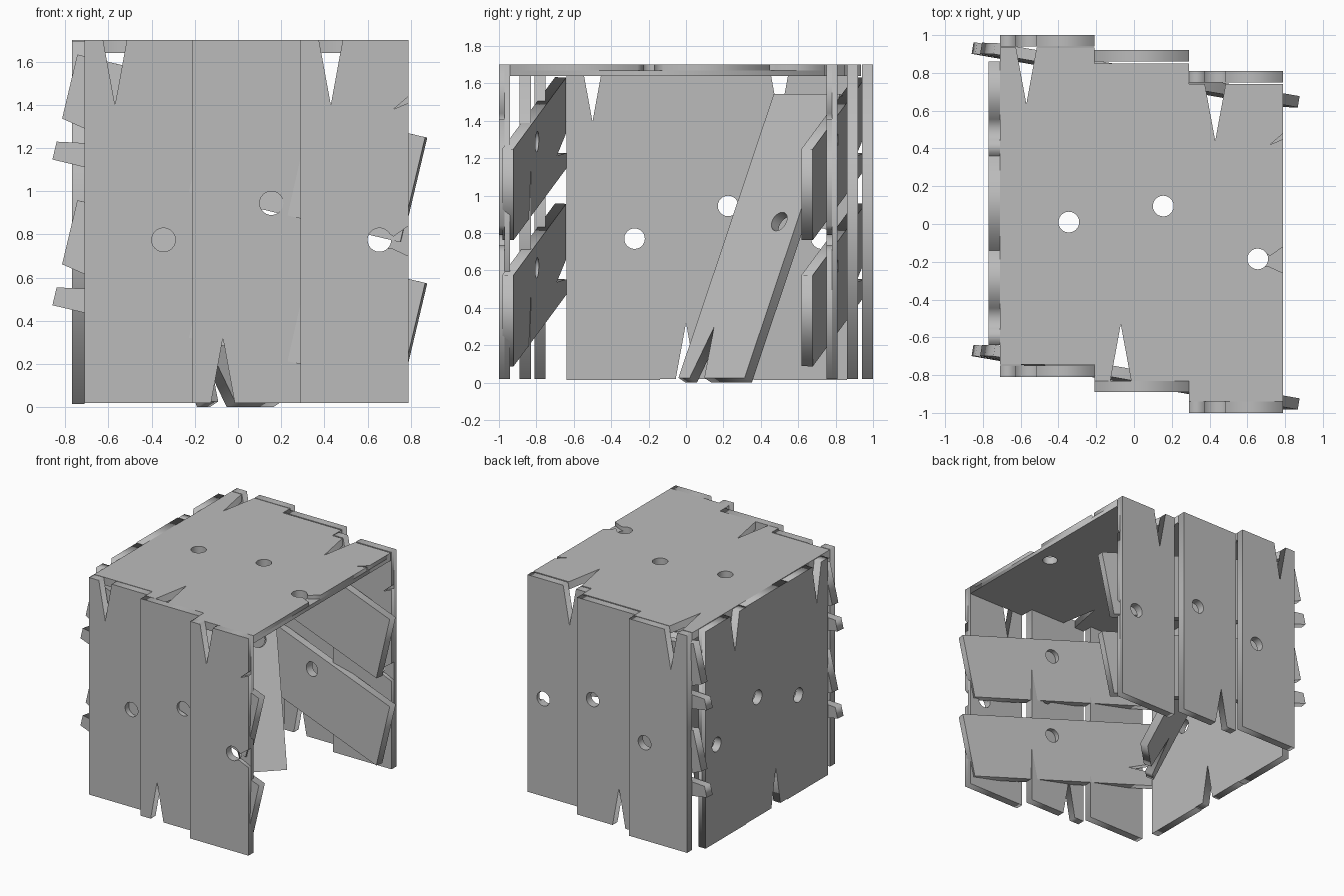
import bpy
from math import cos, sin, radians
from mathutils import Matrix, Vector

if "Cube" in bpy.data.objects:
    bpy.data.objects.remove(bpy.data.objects["Cube"])

WIDTH, LENGTH, THICK = 0.5, 1.68, 0.06
HOLE_U, HOLE_V, HOLE_R = 0.365, 0.925, 0.055
X, Y, Z = Vector((1, 0, 0)), Vector((0, 1, 0)), Vector((0, 0, 1))

wood = bpy.data.materials.new("grey_wood")
wood.use_nodes = True
GREY = (0.5, 0.5, 0.5, 1)
wood.diffuse_color = GREY
wood.node_tree.nodes["Principled BSDF"].inputs["Base Color"].default_value = GREY

# Plank outline: split in one end, the length runs away from the split
NOTCHED_END = [(0, 0), (0.085, 0), (0.14, 0.3), (0.195, 0), (WIDTH, 0)]
FAR_END = [(WIDTH, LENGTH), (0, LENGTH)]


def arc(start, stop, step=15):
    return [(HOLE_U + HOLE_R * cos(radians(a)), HOLE_V + HOLE_R * sin(radians(a)))
            for a in range(start, stop, step)]


WHOLE = [NOTCHED_END + FAR_END, arc(0, 360)]
# Splintered face: a small nick and a crack running from the hole to the edge
NICK = [(WIDTH, 0.26), (0.43, 0.32), (WIDTH, 0.29)]
CRACK = [(WIDTH, 0.86), (0.43, 0.91)] + arc(-30, -316, -15) + [(0.425, 0.965), (WIDTH, 1.0)]
SPLINTERED = [NOTCHED_END + NICK + CRACK + FAR_END]


def slab(name, loops, thick, origin, u, v, shift=0):
    """Extrude a flat outline, lying along u (width) and v (length)."""
    curve = bpy.data.curves.new(name, "CURVE")
    curve.dimensions = "2D"
    curve.fill_mode = "BOTH"
    curve.extrude = thick / 2
    for loop in loops:
        spline = curve.splines.new("POLY")
        spline.points.add(len(loop) - 1)
        for point, (a, b) in zip(spline.points, loop):
            point.co = (a, b, 0, 1)
        spline.use_cyclic_u = True
    curve.materials.append(wood)
    u, v = u.normalized(), v.normalized()
    n = u.cross(v)
    matrix = Matrix((u, v, n)).transposed().to_4x4()
    matrix.translation = origin + n * shift
    obj = bpy.data.objects.new(name, curve)
    bpy.context.collection.objects.link(obj)
    obj.matrix_world = matrix
    # Turn the curve into a plain mesh
    bpy.ops.object.select_all(action="DESELECT")
    obj.select_set(True)
    bpy.context.view_layer.objects.active = obj
    bpy.ops.object.convert(target="MESH")


def plank(name, origin, u, v, splintered=False):
    if splintered:
        slab(name + "_splintered_face", SPLINTERED, THICK / 2, origin, u, v, -THICK / 4)
        slab(name + "_backing", WHOLE, THICK / 2, origin, u, v, THICK / 4)
    else:
        slab(name, WHOLE, THICK, origin, u, v)


def panel(name, u, v, starts):
    """Three planks side by side; the middle one is turned end for end.
    Each start is the corner at the foot of the plank."""
    for i, start in enumerate(starts):
        start = Vector(start)
        label = f"{name}_plank_{i + 1}"
        if i == 1:
            plank(label, start, u, v)
        else:
            plank(label, start + v * LENGTH, u, -v, i == 2)


LEFT_EDGES = [-0.71, -0.21, 0.29]

# Upright front and back, stepped in depth
panel("front", X, Z, zip(LEFT_EDGES, [-0.78, -0.86, -0.97], [0.02] * 3))
panel("back", X, Z, zip(LEFT_EDGES, [0.97, 0.89, 0.78], [0.02] * 3))

# Lid, staggered to follow the front and back
panel("top", X, Y, zip(LEFT_EDGES, [-0.745, -0.83, -0.94], [1.67] * 3))

# Closed side
panel("right_side", Y, Z, zip([-0.74] * 3, [-0.64, -0.14, 0.36], [0.015, 0.02, 0.015]))

# Slanted braces inside the front and back
along = Vector((0.959, -0.168, -0.228)).normalized()
across = Vector((0.22, 0, 0.97))
across = (across - along * across.dot(along)).normalized()
inward = across.cross(along)
for side, y in (("front", -0.64), ("back", 0.96)):
    for level, z in (("upper", 1.145), ("lower", 0.47)):
        corner = Vector((-0.85, y, z)) - inward * THICK / 2
        plank(f"{side}_{level}_brace", corner, across, along)

# Loose plank leaning against the closed side
plank("leaning_plank", Vector((-0.171, -0.021, 0.013)),
      Vector((1, 1, 0)), Vector((-0.51, 0.51, 1.52)))
